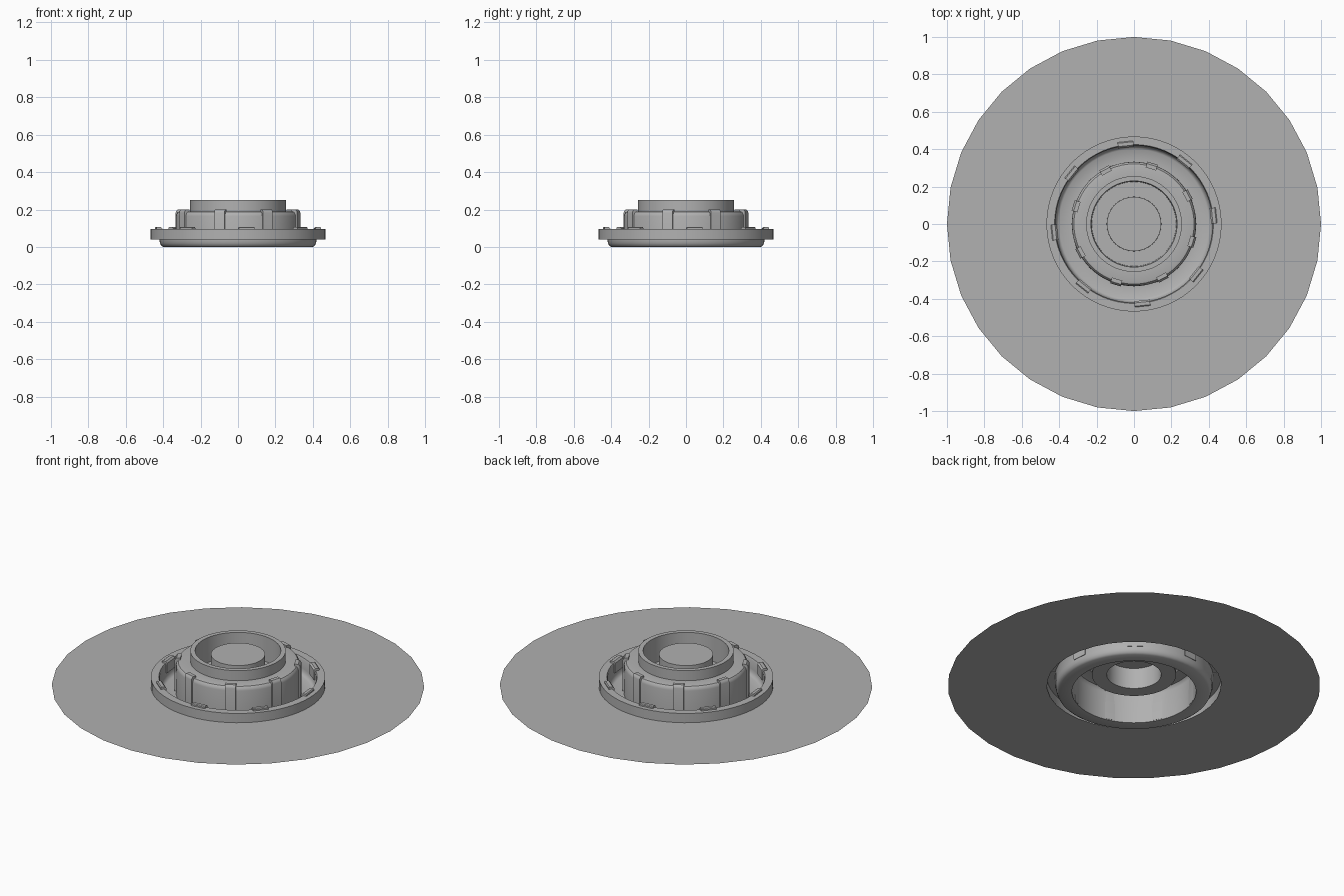
import bpy, bmesh
from math import cos, sin, pi, radians
from mathutils import Matrix, Vector

if "Cube" in bpy.data.objects:
    bpy.data.objects.remove(bpy.data.objects["Cube"])

grey = bpy.data.materials.new("dark_grey")
grey.diffuse_color = (0.44, 0.44, 0.44, 1)
grey.use_nodes = True
grey.node_tree.nodes["Principled BSDF"].inputs["Base Color"].default_value = grey.diffuse_color


def finish(name, bm):
    mesh = bpy.data.meshes.new(name)
    bm.to_mesh(mesh)
    bm.free()
    mesh.materials.append(grey)
    ob = bpy.data.objects.new(name, mesh)
    bpy.context.collection.objects.link(ob)
    bpy.ops.object.select_all(action='DESELECT')
    bpy.context.view_layer.objects.active = ob
    ob.select_set(True)
    bpy.ops.object.shade_smooth_by_angle(angle=radians(35))
    return ob


def lathe(name, profile, sides, cap=False):
    """Open shell turned about z; profile runs from outside to centre."""
    bm = bmesh.new()
    rings = [[bm.verts.new((r * cos(2 * pi * i / sides), r * sin(2 * pi * i / sides), z))
              for i in range(sides)] for r, z in profile]
    for a, b in zip(rings, rings[1:]):
        for i in range(sides):
            j = (i + 1) % sides
            bm.faces.new((a[i], a[j], b[j], b[i]))
    if cap:
        bm.faces.new(rings[-1])
    return finish(name, bm)


def clip_ring(name, section, width, start):
    """Eight hooked clips: an (r, z) section extruded along the tangent."""
    bm = bmesh.new()
    for k in range(8):
        rot = Matrix.Rotation(radians(start + 45 * k), 3, 'Z')
        face = bm.faces.new([bm.verts.new(rot @ Vector((r, -width / 2, z)))
                             for r, z in section])
        out = bmesh.ops.extrude_face_region(bm, geom=[face], use_keep_orig=True)
        verts = [g for g in out["geom"] if isinstance(g, bmesh.types.BMVert)]
        bmesh.ops.translate(bm, verts=verts, vec=rot @ Vector((0, width, 0)))
    bmesh.ops.recalc_face_normals(bm, faces=bm.faces)
    return finish(name, bm)


# thin surrounding sheet with a central opening
lathe("base_sheet", [(1, 0.04), (0.468, 0.04)], 32)

# flange wall, flat lip and the trough inside it
lathe("flange_and_trough", [
    (0.468, 0.04), (0.468, 0.095), (0.425, 0.095), (0.42, 0.085), (0.42, 0.035),
    (0.417, 0.02), (0.411, 0.007), (0.400, 0.0), (0.333, 0.0)], 64)

# raised drum with rounded shoulder
lathe("drum", [
    (0.333, 0.0), (0.332, 0.165), (0.329, 0.178), (0.321, 0.187),
    (0.308, 0.19), (0.256, 0.19)], 64)

# top collar, sunken groove and centre plug
lathe("collar_and_plug", [
    (0.256, 0.19), (0.256, 0.25), (0.230, 0.25),
    (0.226, 0.105), (0.146, 0.105), (0.145, 0.228)], 64, cap=True)

# clips hooked over the drum shoulder and over the flange lip
clip_ring("drum_clips", [
    (0.331, 0.005), (0.340, 0.005), (0.340, 0.182), (0.337, 0.192), (0.329, 0.2),
    (0.308, 0.2), (0.308, 0.188), (0.320, 0.186), (0.331, 0.165)], 0.058, 28)
clip_ring("flange_clips", [
    (0.443, 0.092), (0.443, 0.103), (0.438, 0.107), (0.420, 0.107), (0.411, 0.098),
    (0.411, 0.04), (0.422, 0.04), (0.423, 0.092)], 0.084, 6)
